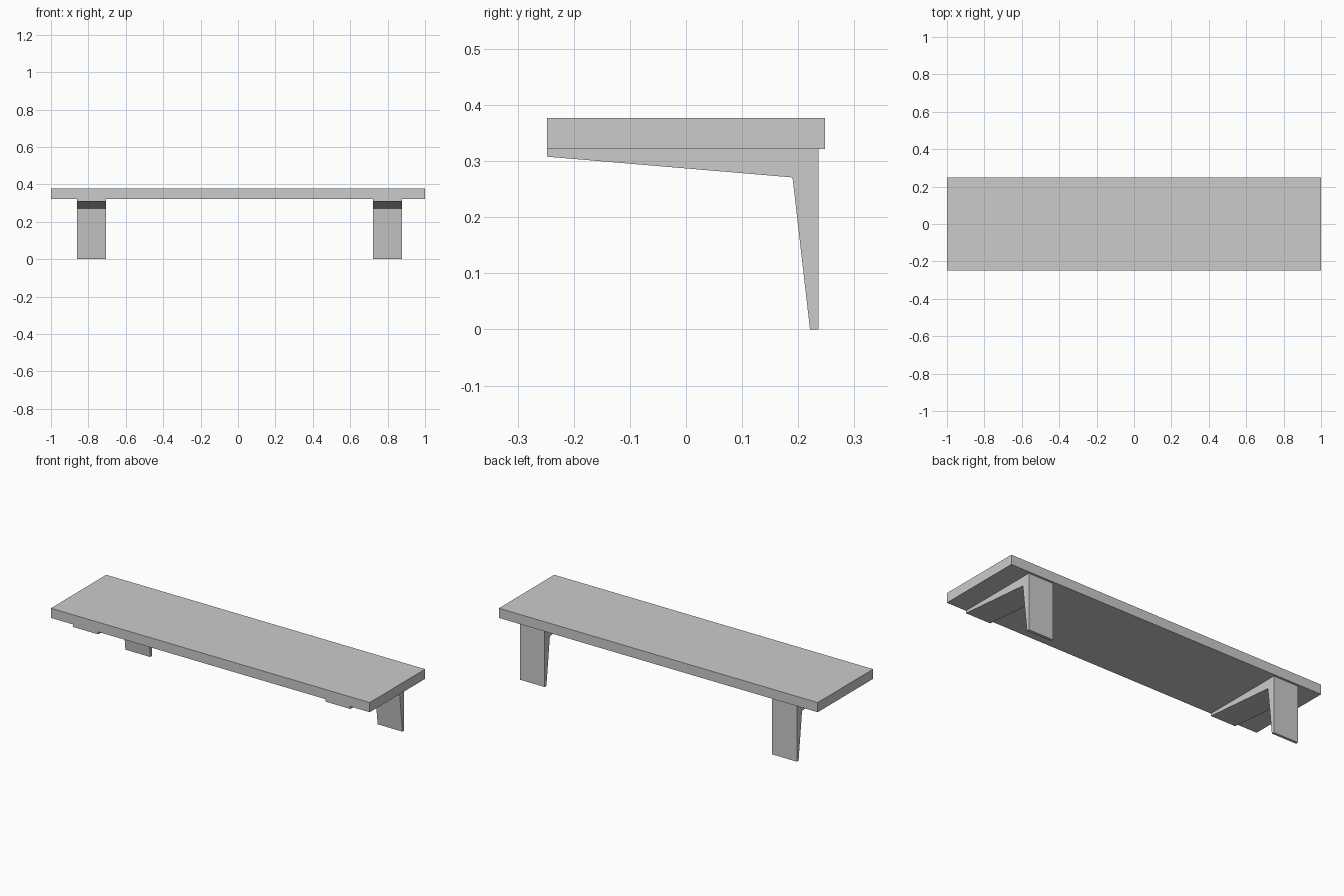
import bpy, bmesh

if "Cube" in bpy.data.objects:
    bpy.data.objects.remove(bpy.data.objects["Cube"])


def extrude_x(name, profile, x0, x1):
    """Solid from a (y, z) side profile stretched between two x positions."""
    bm = bmesh.new()
    face = bm.faces.new([bm.verts.new((x0, y, z)) for y, z in profile])
    new = bmesh.ops.extrude_face_region(bm, geom=[face])["geom"]
    verts = [v for v in new if isinstance(v, bmesh.types.BMVert)]
    bmesh.ops.translate(bm, verts=verts, vec=(x1 - x0, 0, 0))
    bmesh.ops.recalc_face_normals(bm, faces=bm.faces)
    mesh = bpy.data.meshes.new(name)
    bm.to_mesh(mesh)
    bm.free()
    obj = bpy.data.objects.new(name, mesh)
    bpy.context.collection.objects.link(obj)
    return obj


UNDER, TOP = 0.322, 0.377

# Shelf board
extrude_x("board", [(-0.248, UNDER), (0.248, UNDER), (0.248, TOP), (-0.248, TOP)], -1, 1)

# Tapered leg with a cantilever arm under each end
leg = [(0.184, UNDER), (0.221, 0), (0.236, 0), (0.236, UNDER)]
arm = [(-0.248, UNDER), (-0.248, 0.308), (0.190, 0.271), (0.184, UNDER)]
for side, x in (("left", -0.783), ("right", 0.799)):
    extrude_x(side + "_leg", leg, x - 0.078, x + 0.078)
    extrude_x(side + "_arm", arm, x - 0.078, x + 0.078)
